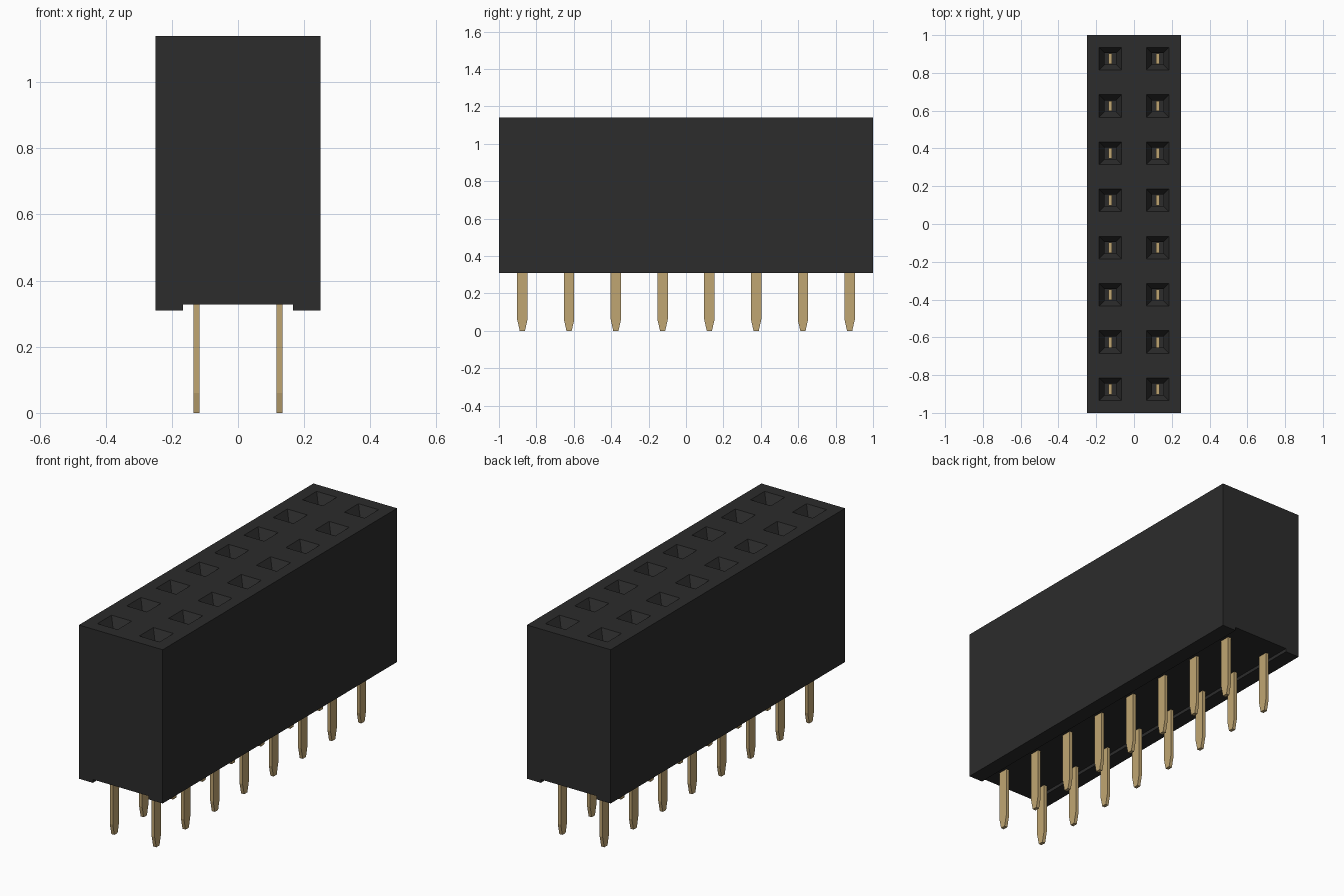
import bpy, bmesh

if "Cube" in bpy.data.objects:
    bpy.data.objects.remove(bpy.data.objects["Cube"])

PITCH = 0.25
SPOTS = [(x * PITCH, y * PITCH) for x in (-0.5, 0.5) for y in [i - 3.5 for i in range(8)]]
TOP = 1.14


def material(name, rgb):
    m = bpy.data.materials.new(name)
    m.diffuse_color = (*rgb, 1)
    m.use_nodes = True
    m.node_tree.nodes["Principled BSDF"].inputs["Base Color"].default_value = m.diffuse_color
    return m


def make_object(name, bm, mat=None):
    bmesh.ops.recalc_face_normals(bm, faces=bm.faces[:])
    mesh = bpy.data.meshes.new(name)
    bm.to_mesh(mesh)
    bm.free()
    ob = bpy.data.objects.new(name, mesh)
    bpy.context.collection.objects.link(ob)
    if mat:
        mesh.materials.append(mat)
    return ob


def prism(bm, points, offset):
    face = bm.faces.new([bm.verts.new(p) for p in points])
    ext = bmesh.ops.extrude_face_region(bm, geom=[face])
    verts = [v for v in ext["geom"] if isinstance(v, bmesh.types.BMVert)]
    bmesh.ops.translate(bm, verts=verts, vec=offset)


def square_rings(bm, cx, cy, rings):
    # closed solid through square sections given as (half width, z)
    loops = [[bm.verts.new((cx + sx * h, cy + sy * h, z))
              for sx, sy in ((-1, -1), (1, -1), (1, 1), (-1, 1))] for h, z in rings]
    for a, b in zip(loops, loops[1:]):
        for i in range(4):
            j = (i + 1) % 4
            bm.faces.new((a[i], a[j], b[j], b[i]))
    bm.faces.new(loops[0])
    bm.faces.new(loops[-1])


black = material("black_plastic", (0.025, 0.025, 0.025))
gold = material("gold_metal", (0.53, 0.38, 0.17))

# housing: grooved underside profile run along y
bm = bmesh.new()
profile = [(-0.25, 0.31), (-0.167, 0.31), (-0.167, 0.328), (0.167, 0.328),
           (0.167, 0.31), (0.25, 0.31), (0.25, TOP), (-0.25, TOP)]
prism(bm, [(x, -1, z) for x, z in profile], (0, 2, 0))
housing = make_object("housing", bm, black)

# sockets: funnel mouth leading into a deep square hole
bm = bmesh.new()
slope = 0.03 / 0.05
for x, y in SPOTS:
    square_rings(bm, x, y, [(0.06 + 0.02 * slope, TOP + 0.02), (0.03, TOP - 0.05), (0.03, 0.45)])
cutter = make_object("socket_cutter", bm, black)
cutter.hide_render = True

mod = housing.modifiers.new("sockets", "BOOLEAN")
mod.operation = "DIFFERENCE"
mod.solver = "EXACT"
mod.object = cutter
bpy.context.view_layer.objects.active = housing
bpy.ops.object.modifier_apply(modifier=mod.name)
bpy.data.objects.remove(cutter)

# pins: flat blades with tapered tips, reaching up into the sockets
outline = [(-0.014, 0), (0.014, 0), (0.0275, 0.06), (0.0275, 0.55),
           (-0.0275, 0.55), (-0.0275, 0.06)]
bm = bmesh.new()
for x, y in SPOTS:
    prism(bm, [(x - 0.009, y + py, z) for py, z in outline], (0.018, 0, 0))
make_object("contact_pins", bm, gold)
